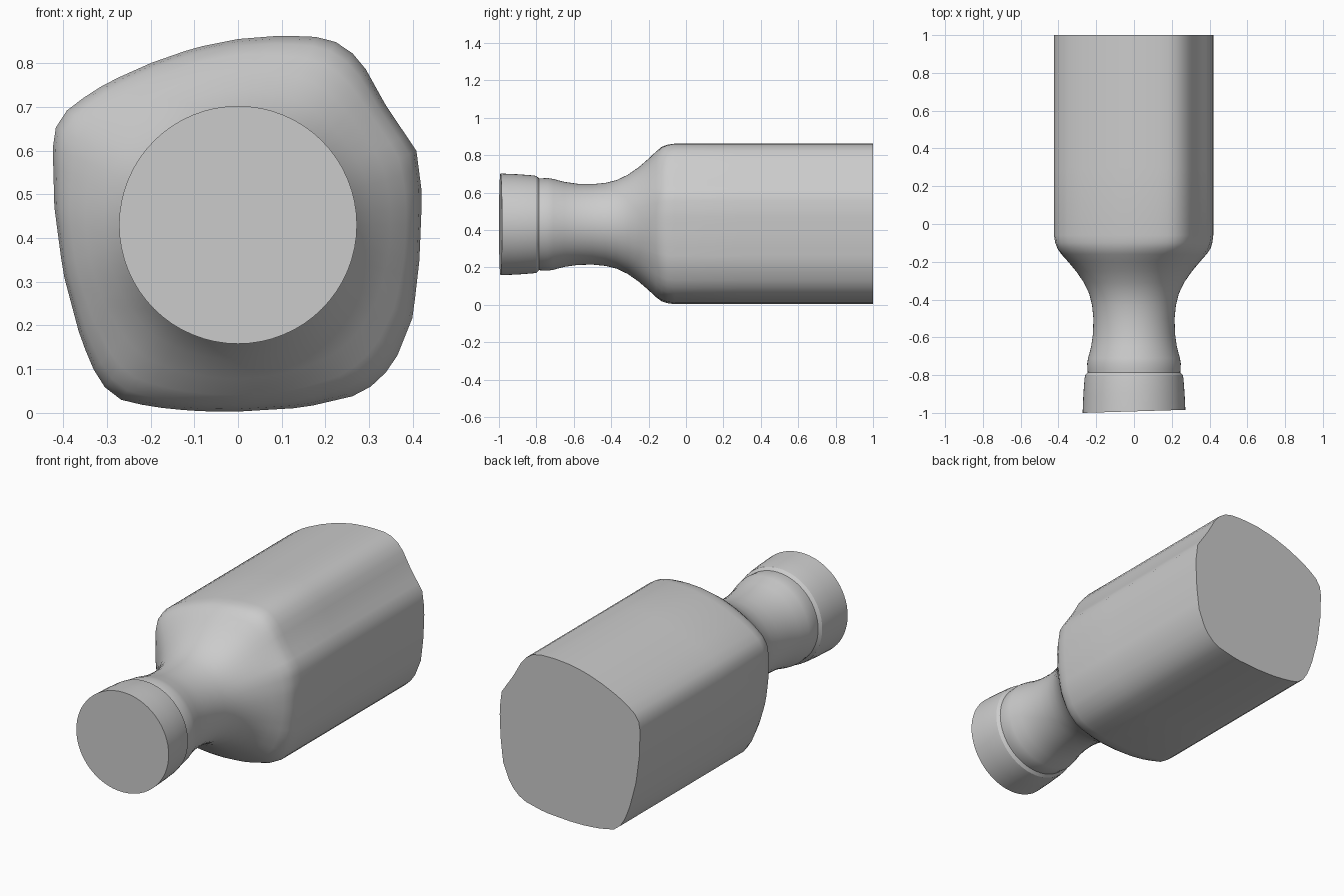
import bpy, bmesh, math
from mathutils import Vector

if "Cube" in bpy.data.objects:
    bpy.data.objects.remove(bpy.data.objects["Cube"])

N = 64
CZ = 0.43          # height of the long axis
BODY_R = 0.43      # nominal body radius

# Body cross-section (x, z), clockwise from the top
OUTLINE = [(0, .855), (.1, .863), (.2, .859), (.25, .836), (.29, .79), (.34, .70),
           (.408, .60), (.421, .50), (.415, .35), (.40, .22), (.36, .12), (.32, .07),
           (.27, .04), (.15, .012), (0, .003), (-.1, .004), (-.2, .014), (-.28, .033),
           (-.32, .075), (-.36, .17), (-.40, .32), (-.42, .47), (-.424, .62),
           (-.415, .66), (-.385, .70), (-.3, .755), (-.2, .80), (-.1, .835)]

# Stations along y: (y, radius, blend from round neck to squarish body)
STATIONS = [(-1, .272, 0), (-.9, .268, 0), (-.82, .262, 0), (-.80, .259, 0),
            (-.785, .245, 0), (-.77, .246, 0), (-.74, .248, 0), (-.71, .243, 0),
            (-.65, .227, 0), (-.58, .217, 0), (-.5, .215, 0), (-.43, .222, 0),
            (-.37, .237, .02), (-.31, .266, .08), (-.25, .309, .2), (-.2, .353, .4),
            (-.16, .391, .65), (-.13, .414, .85), (-.1, .424, .97), (-.06, .43, 1),
            (.3, .43, 1), (.65, .43, 1), (1, .43, 1)]


def outline_radius(a):
    """Distance from the axis to the body outline in direction a."""
    d = Vector((math.sin(a), math.cos(a)))
    for i, p in enumerate(OUTLINE):
        p = Vector((p[0], p[1] - CZ))
        q = Vector(OUTLINE[(i + 1) % len(OUTLINE)]) - Vector((0, CZ))
        e = q - p
        den = d.x * e.y - d.y * e.x
        if abs(den) < 1e-9:
            continue
        t = (p.x * e.y - p.y * e.x) / den
        s = (p.x * d.y - p.y * d.x) / den
        if t > 0 and -1e-6 <= s <= 1 + 1e-6:
            return t
    return BODY_R


# Bottle: loft rings along y, cap both ends
angles = [2 * math.pi * i / N for i in range(N)]
shape = [outline_radius(a) / BODY_R for a in angles]
bm = bmesh.new()
rings = []
for y, r, t in STATIONS:
    ring = []
    for a, k in zip(angles, shape):
        rr = r * (1 + t * (k - 1))
        x = rr * math.sin(a)
        tilt = 0.03 * (x + .27) if y == -1 else 0   # slightly slanted mouth
        ring.append(bm.verts.new((x, y + tilt, CZ + rr * math.cos(a))))
    rings.append(ring)
for r0, r1 in zip(rings, rings[1:]):
    for i in range(N):
        j = (i + 1) % N
        bm.faces.new((r0[i], r0[j], r1[j], r1[i]))
bm.faces.new(rings[0])
bm.faces.new(rings[-1])
bmesh.ops.recalc_face_normals(bm, faces=bm.faces)

mesh = bpy.data.meshes.new("bottle")
bm.to_mesh(mesh)
bm.free()
bottle = bpy.data.objects.new("bottle", mesh)
bpy.context.collection.objects.link(bottle)
bpy.context.view_layer.objects.active = bottle
bottle.select_set(True)
bpy.ops.object.shade_smooth_by_angle(angle=math.radians(30))
